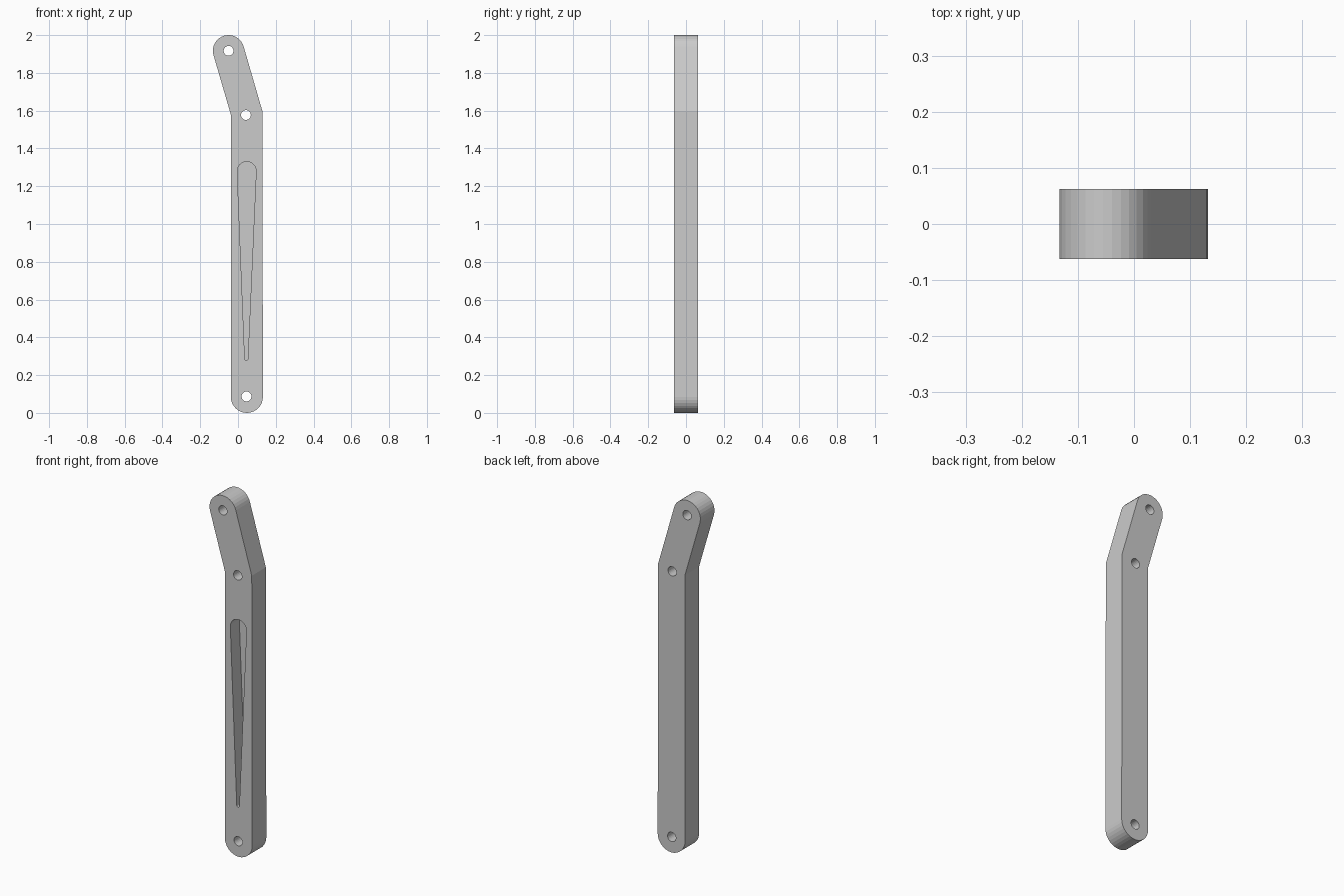
import bpy, bmesh
from math import cos, sin, radians

if "Cube" in bpy.data.objects:
    bpy.data.objects.remove(bpy.data.objects["Cube"])


def arc(cx, cz, r, start, end, n):
    """Points (x, z) along an arc, angles in degrees."""
    return [(cx + r * cos(radians(start + (end - start) * i / n)),
             cz + r * sin(radians(start + (end - start) * i / n)))
            for i in range(n + 1)]


def prism(name, profile, y0, y1):
    """Extrude an x-z profile along y."""
    bm = bmesh.new()
    face = bm.faces.new([bm.verts.new((x, y0, z)) for x, z in profile])
    ext = bmesh.ops.extrude_face_region(bm, geom=[face])
    verts = [v for v in ext["geom"] if isinstance(v, bmesh.types.BMVert)]
    bmesh.ops.translate(bm, verts=verts, vec=(0, y1 - y0, 0))
    bmesh.ops.recalc_face_normals(bm, faces=bm.faces)
    mesh = bpy.data.meshes.new(name)
    bm.to_mesh(mesh)
    bm.free()
    obj = bpy.data.objects.new(name, mesh)
    bpy.context.collection.objects.link(obj)
    return obj


def cut(target, cutter):
    """Subtract the cutter, then remove it."""
    cutter.hide_render = True
    mod = target.modifiers.new("cut", "BOOLEAN")
    mod.operation = "DIFFERENCE"
    mod.solver = "EXACT"
    mod.object = cutter
    bpy.context.view_layer.objects.active = target
    bpy.ops.object.modifier_apply(modifier=mod.name)
    bpy.data.objects.remove(cutter)


HALF = 0.0625

# Bent arm: rounded bottom, long straight shank, leaning rounded top
outline = (arc(0.047, 0.085, 0.085, 180, 360, 16)
           + [(0.129, 1.598)]
           + arc(-0.05, 1.917, 0.083, 15, 195, 16)
           + [(-0.037, 1.576)])
arm = prism("bent_arm", outline, -HALF, HALF)

# Three through holes
for x, z in [(0.045, 0.087), (0.042, 1.577), (-0.05, 1.917)]:
    cut(arm, prism("hole_cutter", arc(x, z, 0.026, 0, 360, 24)[:-1], -0.2, 0.2))

# Tapered blind pocket in the front face
pocket = (arc(0.046, 1.28, 0.05, -2, 182, 16)
          + arc(0.044, 0.285, 0.008, 182, 358, 6))
cut(arm, prism("pocket_cutter", pocket, -0.2, -HALF + 0.08))
